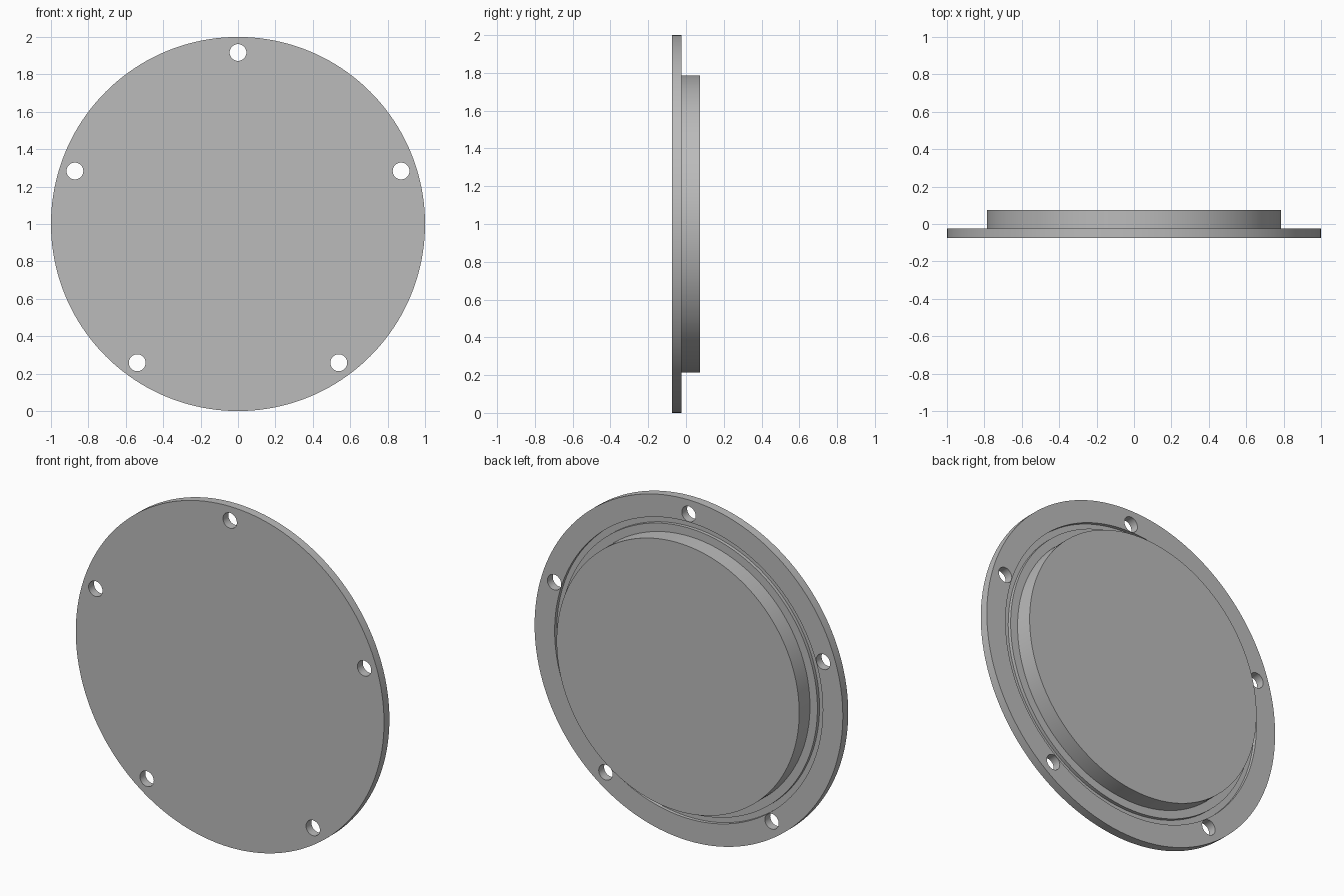
import bpy, bmesh, math
from mathutils import Matrix, Vector

cube = bpy.data.objects.get("Cube")
if cube:
    bpy.data.objects.remove(cube, do_unlink=True)

CENTRE = Vector((0, 0, 1))
HOLES, HOLE_RING, HOLE_RADIUS = 5, 0.917, 0.045

grey = bpy.data.materials.new("plain grey")
grey.use_nodes = True
colour = (0.5, 0.5, 0.5, 1)
grey.diffuse_color = colour
grey.node_tree.nodes["Principled BSDF"].inputs["Base Color"].default_value = colour


def add_object(name, bm):
    bmesh.ops.recalc_face_normals(bm, faces=bm.faces)
    mesh = bpy.data.meshes.new(name)
    bm.to_mesh(mesh)
    bm.free()
    mesh.materials.append(grey)
    obj = bpy.data.objects.new(name, mesh)
    bpy.context.collection.objects.link(obj)
    return obj


# Flange, seal groove and raised boss as one turned profile: (radius, y)
profile = [(0, -0.075), (1, -0.075), (1, -0.025), (0.87, -0.025),
           (0.87, -0.045), (0.835, -0.045), (0.835, -0.025),
           (0.787, -0.025), (0.787, 0.075), (0, 0.075)]
bm = bmesh.new()
verts = [bm.verts.new(CENTRE + Vector((0, y, r))) for r, y in profile]
edges = [bm.edges.new(pair) for pair in zip(verts, verts[1:])]
bmesh.ops.spin(bm, geom=verts + edges, cent=CENTRE, axis=(0, 1, 0),
               angle=math.tau, steps=160)
bmesh.ops.remove_doubles(bm, verts=bm.verts, dist=0.0001)
# Merge the flat end caps into single faces
poles = [v for v in bm.verts if (v.co - CENTRE).xz.length < 0.001]
bmesh.ops.dissolve_verts(bm, verts=poles)
cover = add_object("cover_plate", bm)

# Bolt holes evenly spaced round the flange
bm = bmesh.new()
for i in range(HOLES):
    place = (Matrix.Translation(CENTRE)
             @ Matrix.Rotation(math.tau * i / HOLES, 4, 'Y')
             @ Matrix.Translation((0, 0, HOLE_RING))
             @ Matrix.Rotation(math.pi / 2, 4, 'X'))
    bmesh.ops.create_cone(bm, cap_ends=True, segments=40, radius1=HOLE_RADIUS,
                          radius2=HOLE_RADIUS, depth=0.4, matrix=place)
cutter = add_object("bolt_hole_cutter", bm)
cutter.hide_render = True

cut = cover.modifiers.new("bolt holes", 'BOOLEAN')
cut.operation = 'DIFFERENCE'
cut.solver = 'EXACT'
cut.object = cutter
bpy.ops.object.select_all(action='DESELECT')
cover.select_set(True)
bpy.context.view_layer.objects.active = cover
bpy.ops.object.modifier_apply(modifier=cut.name)
bpy.data.objects.remove(cutter, do_unlink=True)
bpy.ops.object.shade_smooth_by_angle(angle=math.radians(30))
